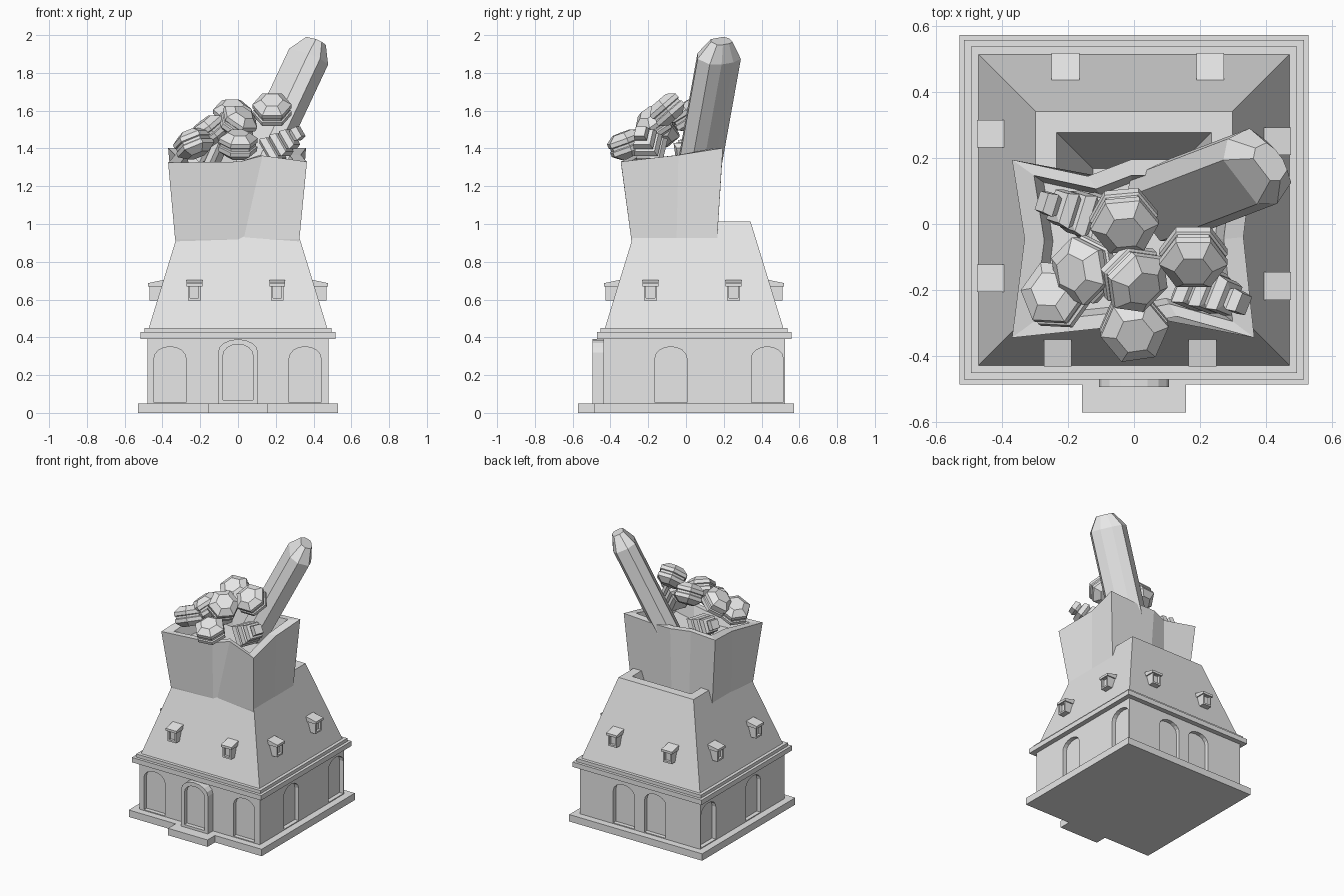
import bpy, bmesh
from math import pi, cos, sin
from mathutils import Matrix, Vector

cube = bpy.data.objects.get("Cube")
if cube:
    bpy.data.objects.remove(cube, do_unlink=True)

grey = bpy.data.materials.new("plain grey")
grey.use_nodes = True
grey.diffuse_color = (0.8, 0.8, 0.8, 1)
grey.node_tree.nodes["Principled BSDF"].inputs["Base Color"].default_value = (0.8, 0.8, 0.8, 1)

MID = 0.043                                    # building centre in y
CENTRE = Matrix.Translation((0, MID, 0))


def side(k):
    """Frame of wall k: front, left, back, right."""
    return CENTRE @ Matrix.Rotation(k * pi / 2, 4, 'Z')


def loft(bm, rings, mat=Matrix()):
    """Skin a row of equal rings and cap both ends."""
    loops = [[bm.verts.new(mat @ Vector(p)) for p in ring] for ring in rings]
    faces = [bm.faces.new(loops[0]), bm.faces.new(loops[-1])]
    for a, b in zip(loops, loops[1:]):
        for i in range(len(a)):
            j = (i + 1) % len(a)
            faces.append(bm.faces.new((a[i], a[j], b[j], b[i])))
    bmesh.ops.recalc_face_normals(bm, faces=faces)


def finish(bm, name):
    mesh = bpy.data.meshes.new(name)
    bm.to_mesh(mesh)
    bm.free()
    obj = bpy.data.objects.new(name, mesh)
    obj.data.materials.append(grey)
    bpy.context.collection.objects.link(obj)
    return obj


def part(name, rings, mat=Matrix()):
    bm = bmesh.new()
    loft(bm, rings, mat)
    return finish(bm, name)


def square(h, z):
    return [(-h, -h, z), (h, -h, z), (h, h, z), (-h, h, z)]


def upright(u, w, z0, z1, y):
    """Upright rectangle facing the front."""
    return [(u - w, y, z0), (u + w, y, z0), (u + w, y, z1), (u - w, y, z1)]


def arch(u, w, z0, z1, rise, y, n=8):
    """Upright arched outline facing the front."""
    top = [(u + w * cos(pi * i / n), y, z1 - rise + rise * sin(pi * i / n)) for i in range(n + 1)]
    return [(u - w, y, z0), (u + w, y, z0)] + top


def aim(pos, axis):
    return Matrix.Translation(pos) @ Vector(axis).to_track_quat('Z', 'Y').to_matrix().to_4x4()


# Plinth and door step
part("plinth", [square(0.53, 0), square(0.53, 0.05)], CENTRE)
part("door_step", [upright(0, 0.157, 0, 0.05, -0.572), upright(0, 0.157, 0, 0.05, -0.485)])

# Walls with arched niches
walls = part("walls", [square(0.48, 0.04), square(0.48, 0.40)], CENTRE)
niches = {0: (-0.36, 0.355), 1: (-0.123, 0.387), 2: (-0.13, 0.12), 3: (-0.387, 0.123)}
bm = bmesh.new()
for k, spots in niches.items():
    for u in spots:
        loft(bm, [arch(u, 0.084, 0.056, 0.35, 0.06, y) for y in (-0.52, -0.45)], side(k))
cutter = finish(bm, "niche_cutter")
cutter.hide_render = True
mod = walls.modifiers.new("niches", 'BOOLEAN')
mod.object = cutter
mod.solver = 'EXACT'
bpy.context.view_layer.objects.active = walls
bpy.ops.object.modifier_apply(modifier=mod.name)
bpy.data.objects.remove(cutter, do_unlink=True)

# Door surround with recessed door
part("door_surround", [
    arch(0, 0.106, 0.05, 0.39, 0.07, -0.43), arch(0, 0.106, 0.05, 0.39, 0.07, -0.495),
    arch(0, 0.08, 0.068, 0.363, 0.06, -0.495), arch(0, 0.08, 0.068, 0.363, 0.06, -0.465)])

# Cornice in two tiers
part("cornice", [square(0.515, 0.392), square(0.515, 0.427), square(0.495, 0.427),
                 square(0.495, 0.45)], CENTRE)

# Tapered roof with a sunken shaft
part("roof", [square(0.475, 0.44), square(0.299, 1.012), square(0.235, 1.012),
              square(0.125, 0.62)], CENTRE)

# Dormers, two on each side
for name, build in (("dormer_bodies", "body"), ("dormer_caps", "cap")):
    bm = bmesh.new()
    for k in range(4):
        for u in (-0.231, 0.208):
            if build == "body":
                rings = [upright(u, 0.034, 0.595, 0.675, -0.37), upright(u, 0.034, 0.595, 0.675, -0.468),
                         upright(u, 0.023, 0.607, 0.668, -0.468), upright(u, 0.023, 0.607, 0.668, -0.45)]
            else:
                rings = [upright(u, 0.042, 0.67, 0.687, -0.476), upright(u, 0.042, 0.67, 0.705, -0.39)]
            loft(bm, rings, side(k))
    finish(bm, name)

# Flared sack with a wavy rim
rim = [(-0.37, -0.345, 1.325), (0.01, -0.305, 1.33), (0.13, -0.28, 1.362), (0.365, -0.345, 1.33),
       (0.332, -0.04, 1.365), (0.36, 0.195, 1.402), (0.14, 0.195, 1.39), (-0.01, 0.195, 1.39),
       (-0.14, 0.145, 1.385), (-0.37, 0.195, 1.402), (-0.332, -0.045, 1.365)]
foot = [(-0.333, -0.29), (0.0, -0.285), (0.03, -0.28), (0.325, -0.29), (0.325, -0.05), (0.325, 0.165),
        (0.13, 0.165), (0.0, 0.165), (-0.13, 0.15), (-0.325, 0.165), (-0.325, -0.05)]


def shrink(pts, s, z=None):
    return [(p[0] * s, -0.07 + (p[1] + 0.07) * s, p[2] if z is None else z) for p in pts]


part("sack", [shrink(foot, 0.85, 0.72), shrink(foot, 1, 0.92), rim, shrink(rim, 0.82),
              shrink(rim, 0.74, 1.26)])

# Long bevelled bar leaning out of the sack
along = Vector((0.47, 0.18, 1)).normalized()
wide = Vector((0.66, -0.75, 0))
wide = (wide - along * wide.dot(along)).normalized()
thin = along.cross(wide)
frame = Matrix((wide, thin, along)).transposed().to_4x4()
frame.translation = Vector((0.31, 0.148, 1.75))


def bar_ring(s, z):
    outline = [(-0.125, -0.02), (-0.085, -0.075), (0.085, -0.075), (0.125, -0.02),
               (0.105, 0.06), (0.04, 0.08), (-0.04, 0.08), (-0.105, 0.06)]
    return [(x * s, y * s, z) for x, y in outline]


part("leaning_bar", [bar_ring(1, -0.55), bar_ring(1, 0.15), bar_ring(0.5, 0.245)], frame)

# Heap of grooved six-sided lumps
profile = [(0.058, -0.068), (0.104, -0.036), (0.104, -0.012), (0.096, -0.007)]
profile += [(r, -z) for r, z in reversed(profile)]
lumps = [((-0.03, 0.01, 1.575), (0.05, -0.55, 0.85)), ((-0.15, -0.14, 1.49), (-0.6, -0.1, 0.8)),
         ((-0.235, -0.215, 1.425), (-0.35, 0.25, 0.9)), ((0.0, -0.165, 1.54), (0.45, -0.45, 0.75)),
         ((0.18, -0.10, 1.605), (0, -0.65, 0.75)), ((0.0, -0.315, 1.42), (0.05, -0.35, 0.93))]
for pos, axis in lumps:
    rings = [[(r * cos(i * pi / 3), r * sin(i * pi / 3), z) for i in range(6)] for r, z in profile]
    part("grooved_lump", rings, aim(pos, axis))

# Two stepped clusters beside the heap
for pos, axis in (((0.25, -0.21, 1.435), (0.75, -0.3, 0.5)), ((-0.19, 0.04, 1.40), (-0.8, 0.25, 0.4))):
    rings = []
    for i, h in enumerate((0.075, 0.066, 0.055, 0.035)):
        z = -0.11 + i * 0.055
        rings += [square(h * 0.75, z), square(h, z + 0.018), square(h * 0.85, z + 0.05)]
    part("stepped_cluster", rings, aim(pos, axis))
